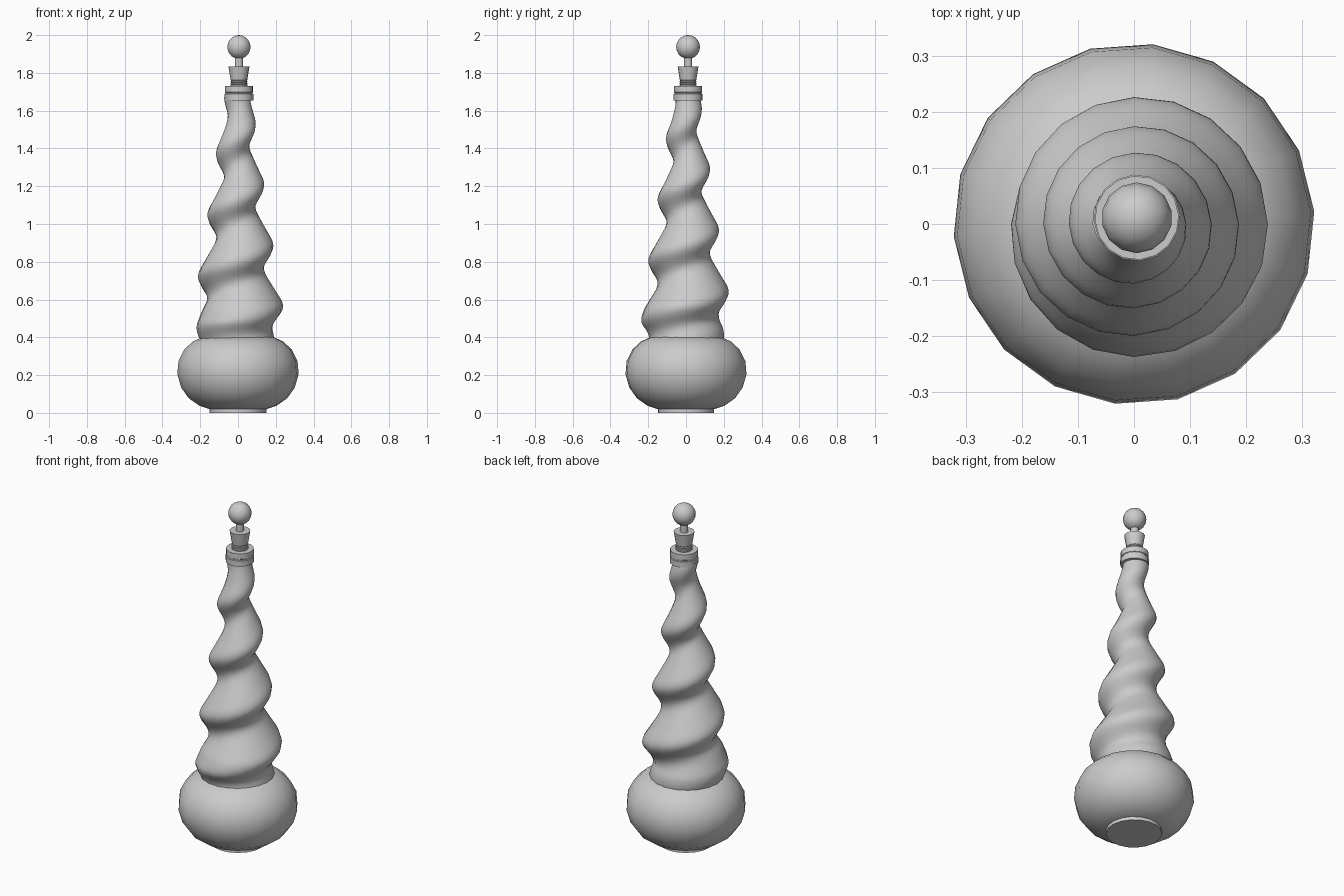
import bpy
from math import sin, cos, pi, tau

if "Cube" in bpy.data.objects:
    bpy.data.objects.remove(bpy.data.objects["Cube"])

AXIS = (0.005, 0.011)   # collar and stopper follow the end of the spiral


def make_mesh(name, rings, angle=40):
    """Skin a stack of equal-length vertex rings and cap both ends."""
    n = len(rings[0])
    verts = [v for ring in rings for v in ring]
    faces = [(k * n + i, k * n + (i + 1) % n, (k + 1) * n + (i + 1) % n, (k + 1) * n + i)
             for k in range(len(rings) - 1) for i in range(n)]
    faces.append(tuple(reversed(range(n))))
    faces.append(tuple(range(len(verts) - n, len(verts))))
    me = bpy.data.meshes.new(name)
    me.from_pydata(verts, [], faces)
    ob = bpy.data.objects.new(name, me)
    bpy.context.collection.objects.link(ob)
    smooth(ob, angle)
    return ob


def smooth(ob, angle):
    bpy.ops.object.select_all(action='DESELECT')
    ob.select_set(True)
    bpy.context.view_layer.objects.active = ob
    bpy.ops.object.shade_smooth_by_angle(angle=angle * pi / 180)


def lathe(name, profile, n=18, centre=(0, 0), angle=40):
    rings = [[(centre[0] + r * cos(tau * i / n + 0.07), centre[1] + r * sin(tau * i / n + 0.07), z)
              for i in range(n)] for r, z in profile]
    return make_mesh(name, rings, angle)


def lerp(table, z):
    for (z0, a), (z1, b) in zip(table, table[1:]):
        if z <= z1:
            return a + (b - a) * (z - z0) / (z1 - z0)
    return table[-1][1]


# Foot and squashed round body
lathe("foot", [(0.15, 0), (0.15, 0.022)])
lathe("bulb_body", [(0.14, 0.016), (0.205, 0.038), (0.262, 0.078), (0.302, 0.135),
                    (0.322, 0.205), (0.316, 0.275), (0.284, 0.337), (0.24, 0.378), (0.18, 0.405)])

# Twisted neck: tapering off-centre section that winds upward
RADIUS = [(0.37, 0.195), (0.46, 0.205), (0.56, 0.206), (0.72, 0.178), (0.88, 0.155), (1.04, 0.131),
          (1.21, 0.108), (1.37, 0.09), (1.53, 0.074), (1.67, 0.066)]
OFFSET = [(0.37, 0.0), (0.48, 0.03), (0.6, 0.034), (1.2, 0.03), (1.45, 0.024), (1.67, 0.011)]
SIDES, STEPS = 20, 84
neck = []
for k in range(STEPS + 1):
    z = 0.37 + 1.3 * k / STEPS
    r, e = lerp(RADIUS, z), lerp(OFFSET, z)
    phase = tau * (z - 0.583) / 0.325
    ring = []
    for i in range(SIDES):
        t = tau * i / SIDES
        v = phase - t + pi / 2
        rad = r + e * (sin(v) + 0.16 * sin(2 * v))   # drooping bulge
        ring.append((rad * cos(t), rad * sin(t), z))
    neck.append(ring)
make_mesh("twisted_neck", neck, 70)

# Collar with a narrow groove
lathe("collar", [(0.077, 1.655), (0.077, 1.688), (0.072, 1.69), (0.072, 1.696),
                 (0.075, 1.698), (0.075, 1.73)], 16, AXIS, 30)

# Stopper: ribbed plug, stem and ball
plug = [(0.042, 1.725)]
for k in range(3):
    z = 1.732 + 0.01 * k
    plug += [(0.045, z), (0.045, z + 0.005), (0.041, z + 0.007)]
plug += [(0.044, 1.762), (0.056, 1.835)]
lathe("stopper_plug", plug, 14, AXIS, 30)
lathe("stopper_stem", [(0.022, 1.83), (0.022, 1.89)], 12, AXIS)
bpy.ops.mesh.primitive_uv_sphere_add(segments=14, ring_count=10, radius=0.063,
                                     location=(*AXIS, 1.937))
bpy.context.object.name = "stopper_ball"
smooth(bpy.context.object, 60)
